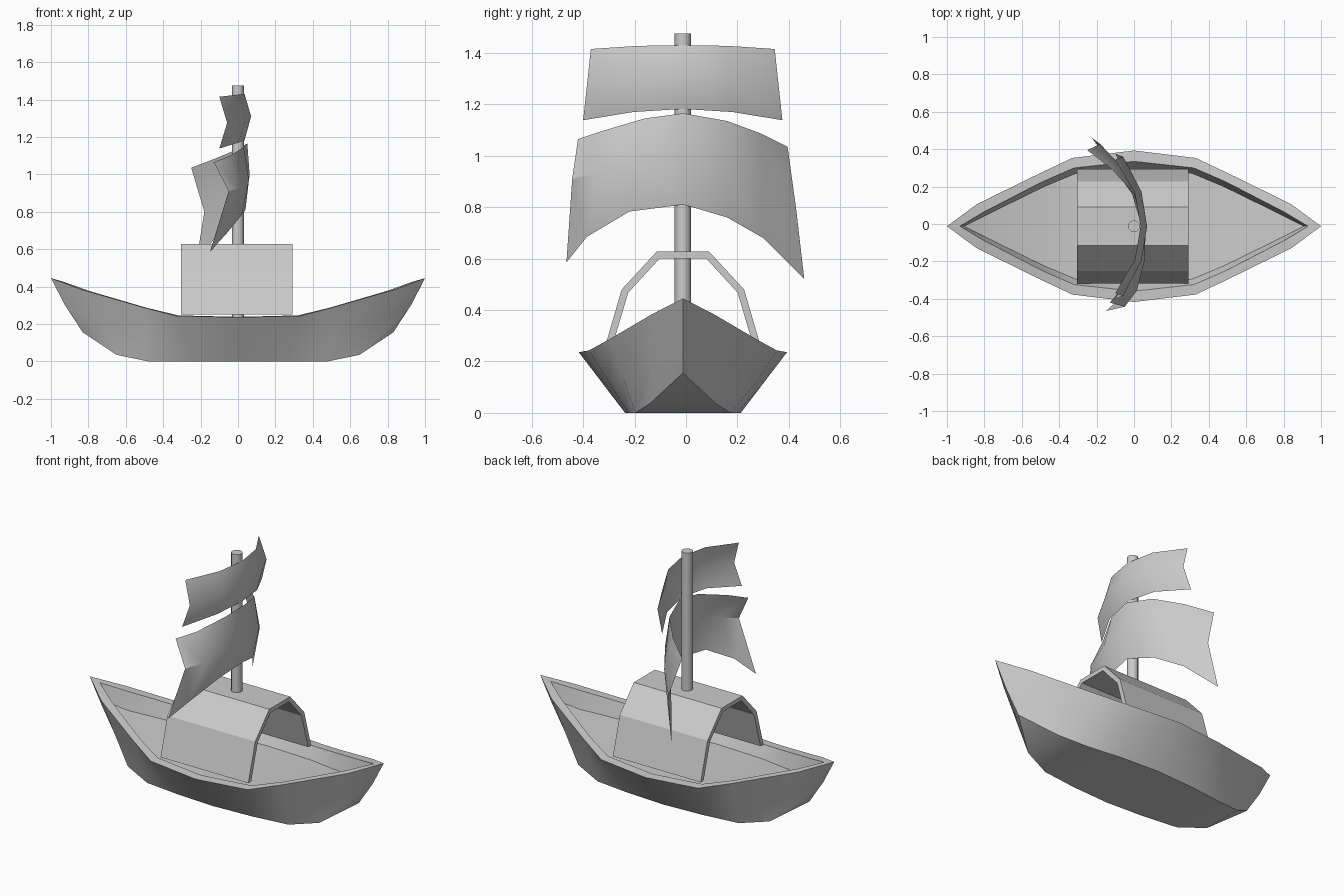
import bpy, bmesh

if "Cube" in bpy.data.objects:
    bpy.data.objects.remove(bpy.data.objects["Cube"])

CY = -0.012  # centre line of the boat


def make(name, verts, faces, smooth=None):
    me = bpy.data.meshes.new(name)
    bm = bmesh.new()
    vs = [bm.verts.new(v) for v in verts]
    for f in faces:
        bm.faces.new([vs[i] for i in f])
    bmesh.ops.remove_doubles(bm, verts=bm.verts, dist=0.0005)
    bmesh.ops.recalc_face_normals(bm, faces=bm.faces)
    bm.to_mesh(me)
    bm.free()
    ob = bpy.data.objects.new(name, me)
    bpy.context.collection.objects.link(ob)
    if smooth:
        bpy.context.view_layer.objects.active = ob
        ob.select_set(True)
        bpy.ops.object.shade_smooth_by_angle(angle=smooth)
        ob.select_set(False)
    return ob


def loft(name, rows, closed=False, smooth=None):
    """Quads between rows of equal length; closed joins each row end to start."""
    n = len(rows[0])
    verts = [p for r in rows for p in r]
    faces = []
    for i in range(len(rows) - 1):
        for j in range(n if closed else n - 1):
            k = (j + 1) % n
            faces.append((i * n + j, i * n + k, (i + 1) * n + k, (i + 1) * n + j))
    return make(name, verts, faces, smooth)


# Hull: lengthwise lines (x, half width, z) from bow tip to midship
chine = [(.83, 0, .155), (.65, .13, .035), (.48, .185, 0), (.25, .212, 0), (0, .225, 0)]
rim = [(1, 0, .445), (.84, .118, .385), (.5, .285, .287), (.33, .365, .243), (0, .405, .236)]
rim_in = [(.93, 0, .425), (.8, .078, .378), (.49, .238, .287), (.32, .312, .246), (0, .347, .238)]
deck = [(.91, 0, .32), (.78, .065, .268), (.48, .212, .2), (.31, .283, .172), (0, .303, .168)]
middle = [((a[0] + b[0]) / 2 + (.01 if i == 0 else 0), (a[1] + b[1]) / 2, (a[2] + b[2]) / 2)
          for i, (a, b) in enumerate(zip(chine, rim))]
lines = [chine, middle, rim, rim_in, deck]

rows = []
for sx, order in ((-1, range(5)), (1, range(3, -1, -1))):
    for i in order:
        half = [(sx * l[i][0], l[i][1], l[i][2]) for l in lines]
        rows.append([(x, CY - y, z) for x, y, z in half] +
                    [(x, CY + y, z) for x, y, z in reversed(half)])


def hull_mesh(rows):
    n = len(rows[0])
    verts = [p for r in rows for p in r]
    faces = []
    for i in range(len(rows) - 1):
        for j in range(n):
            k = (j + 1) % n
            q = [i * n + j, i * n + k, (i + 1) * n + k, (i + 1) * n + j]
            # drop corners that coincide at the bow and stern tips
            out = []
            for v in q:
                if not any((abs(verts[v][0] - verts[w][0]) + abs(verts[v][1] - verts[w][1])
                            + abs(verts[v][2] - verts[w][2])) < 1e-6 for w in out):
                    out.append(v)
            faces.append(out)
    return make("hull", verts, faces, 0.4)


hull_mesh(rows)

# Cabin: open arch shell, outer and inner profile swept along x
outer = [(-.305, .25), (-.238, .48), (-.102, .627)]
inner = [(-.277, .25), (-.213, .467), (-.09, .601)]
arch = outer + [(-y, z) for y, z in reversed(outer)] \
    + [(-y, z) for y, z in inner] + [(y, z) for y, z in reversed(inner)]
# inner loop runs back from the right foot to the left foot
ends = [[(x, CY + y, z) for y, z in arch] for x in (-.305, .292)]
cab = loft("cabin", ends, closed=True)
n = len(arch)
bm = bmesh.new()
bm.from_mesh(cab.data)
bm.verts.ensure_lookup_table()
for base in (0, n):
    for j in range(5):
        bm.faces.new([bm.verts[base + k] for k in (j, j + 1, n - 2 - j, n - 1 - j)])
bmesh.ops.recalc_face_normals(bm, faces=bm.faces)
bm.to_mesh(cab.data)
bm.free()

# Mast: from the deck through the roof
bpy.ops.mesh.primitive_cylinder_add(vertices=12, radius=.032, depth=1.305,
                                    location=(0, CY, .17 + 1.305 / 2))
bpy.context.object.name = "mast"
bpy.ops.object.shade_smooth_by_angle(angle=0.7)

# Sails: columns (y top, y bottom, x top, x middle, x bottom, z top, z middle, z bottom)
lower = [(-.42, -.465, -.13, -.05, -.15, 1.065, .91, .585),
         (-.33, -.385, -.05, .015, -.06, 1.095, .93, .685),
         (-.16, -.22, .03, .058, .02, 1.145, .97, .783),
         (-.01, -.01, .05, .062, .04, 1.165, 1.0, .81),
         (.16, .16, .0, .03, -.01, 1.135, .95, .76),
         (.295, .3, -.12, -.06, -.11, 1.085, .88, .68),
         (.395, .46, -.25, -.18, -.225, 1.035, .8, .52)]
upper = [(-.37, -.4, -.1, -.058, -.1, 1.415, 1.275, 1.138),
         (-.19, -.205, .005, .04, .003, 1.427, 1.295, 1.17),
         (-.012, -.012, .035, .07, .035, 1.43, 1.31, 1.182),
         (.166, .18, .005, .04, .003, 1.427, 1.295, 1.17),
         (.345, .375, -.1, -.058, -.1, 1.415, 1.275, 1.138)]
for name, cols in (("lower_sail", lower), ("upper_sail", upper)):
    loft(name, [[(c[2], c[0], c[5]), (c[3], (c[0] + c[1]) / 2, c[6]), (c[4], c[1], c[7])]
                for c in cols], smooth=0.6)
